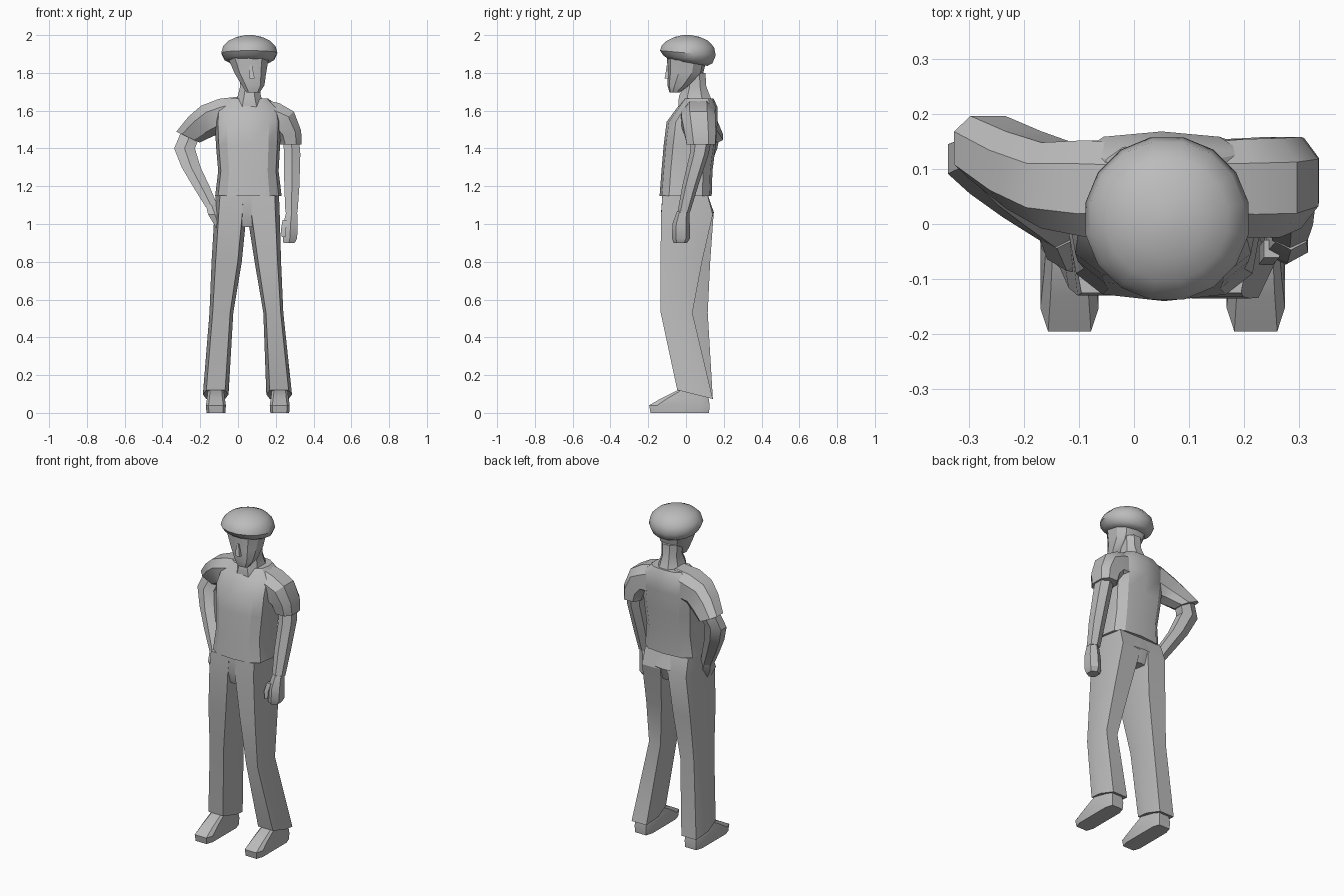
import bpy, bmesh, math
from mathutils import Matrix, Vector

if "Cube" in bpy.data.objects:
    bpy.data.objects.remove(bpy.data.objects["Cube"], do_unlink=True)

grey = bpy.data.materials.new("plain grey")
grey.use_nodes = True
GREY = (0.5, 0.5, 0.5, 1)
grey.diffuse_color = GREY
grey.node_tree.nodes["Principled BSDF"].inputs["Base Color"].default_value = GREY


def section(sides, power, phase):
    """Rounded-box outline that fills -1..1 on both axes."""
    pts = []
    for i in range(sides):
        a = 2 * math.pi * (i + phase) / sides
        c, s = round(math.cos(a), 6), round(math.sin(a), 6)
        pts.append((math.copysign(abs(c) ** power, c), math.copysign(abs(s) ** power, s)))
    mx, my = max(p[0] for p in pts), max(p[1] for p in pts)
    return [(x / mx, y / my) for x, y in pts]


def loft(name, rings, sides=8, power=0.7, phase=0.5, angle=30):
    """Skin rings of (x, y, z, half width, half depth, tilt about x, tilt about y)."""
    bm = bmesh.new()
    loops = []
    for r in rings:
        x, y, z, hx, hy, tx, ty = tuple(r) + (0,) * (7 - len(r))
        turn = Matrix.Rotation(math.radians(tx), 3, 'X') @ Matrix.Rotation(math.radians(ty), 3, 'Y')
        loops.append([bm.verts.new(turn @ Vector((u * hx, v * hy, 0)) + Vector((x, y, z)))
                      for u, v in section(sides, power, phase)])
    for a, b in zip(loops, loops[1:]):
        for i in range(sides):
            j = (i + 1) % sides
            bm.faces.new((a[i], a[j], b[j], b[i]))
    bm.faces.new(loops[0])
    bm.faces.new(loops[-1])
    bmesh.ops.recalc_face_normals(bm, faces=bm.faces)
    mesh = bpy.data.meshes.new(name)
    bm.to_mesh(mesh)
    bm.free()
    mesh.materials.append(grey)
    ob = bpy.data.objects.new(name, mesh)
    bpy.context.collection.objects.link(ob)
    bpy.ops.object.select_all(action='DESELECT')
    ob.select_set(True)
    bpy.context.view_layer.objects.active = ob
    bpy.ops.object.shade_smooth_by_angle(angle=math.radians(angle))


# Head, nose and neck
loft("head", [(.08, -.06, 1.697, .036, .027), (.08, -.037, 1.735, .06, .062),
              (.065, -.003, 1.80, .084, .095), (.055, .005, 1.88, .108, .105)], 10, .85)
loft("nose", [(.075, -.092, 1.77, .014, .022), (.072, -.09, 1.785, .013, .02),
              (.068, -.09, 1.84, .007, .012)], 4, 1)
loft("neck", [(.06, .055, 1.62, .085, .095), (.06, .045, 1.675, .062, .083),
              (.062, .047, 1.73, .05, .06), (.062, .045, 1.80, .052, .058)], 8, .9)

# Soft round cap, sagging at the back
loft("cap", [(.06, .01, 1.855, .102, .105, -10), (.06, .01, 1.872, .132, .132, -9),
             (.06, .01, 1.905, .148, .148, -5), (.06, .01, 1.94, .139, .139, -2),
             (.06, .008, 1.97, .11, .11), (.06, .006, 1.99, .068, .068),
             (.06, .005, 2.0, .02, .02)], 16, 1, angle=40)

# Shirt body
loft("shirt", [(.055, -.002, 1.148, .176, .138), (.055, .005, 1.28, .16, .135),
               (.053, .02, 1.42, .17, .138), (.053, .032, 1.54, .175, .135),
               (.05, .06, 1.615, .165, .108), (.05, .068, 1.665, .11, .078)], 12, .65, 0)

# Sleeves, running into the yoke
loft("left_sleeve", [(.09, .068, 1.59, .078, .078, 0, -78), (.18, .064, 1.555, .093, .09, 0, -65),
                     (.235, .066, 1.54, .082, .09, 0, -42), (.27, .075, 1.48, .066, .083, 0, -12),
                     (.28, .08, 1.42, .056, .076)], 8, .75)
loft("right_sleeve", [(.01, .066, 1.60, .075, .078, 0, 80), (-.07, .064, 1.575, .093, .088, 0, 70),
                      (-.14, .07, 1.555, .09, .078, 0, 52), (-.2, .098, 1.515, .082, .07, 0, 40),
                      (-.265, .138, 1.46, .068, .058, 0, 25)], 8, .75)

# Hanging arm and hand
loft("left_arm", [(.28, .085, 1.47, .042, .055), (.287, .07, 1.37, .043, .05),
                  (.285, .022, 1.2, .04, .042), (.283, -.012, 1.06, .032, .033)], 6, .85)
loft("left_hand", [(.285, -.015, 1.07, .028, .032), (.278, -.026, 1.0, .038, .046),
                   (.275, -.026, .925, .038, .048), (.27, -.03, .9, .03, .036)], 6, .85)
loft("left_thumb", [(.25, -.045, 1.02, .014, .016), (.24, -.057, .97, .013, .016),
                    (.242, -.062, .93, .01, .012)], 4, 1)

# Bent arm with the hand on the hip
loft("right_arm", [(-.25, .135, 1.48, .05, .045, 0, 20), (-.283, .118, 1.40, .055, .048),
                   (-.248, .08, 1.30, .05, .045), (-.195, .035, 1.2, .044, .04),
                   (-.138, -.01, 1.09, .033, .036)], 6, .85)
loft("right_hand", [(-.14, -.01, 1.10, .03, .034), (-.122, -.035, 1.05, .036, .05),
                    (-.1, -.055, .98, .016, .035)], 6, .8)

# Trouser seat
loft("trouser_seat", [(.047, .005, .985, .07, .115), (.047, .008, 1.06, .163, .14),
                      (.05, -.005, 1.155, .168, .12)], 12, .65, 0)

# Flared legs, the left one bent forward at the knee
legs = {
    "right": [(-.034, -.005, 1.15, .084, .12), (-.04, .008, 1.05, .085, .138),
              (-.06, .006, .8, .08, .122), (-.088, .017, .53, .063, .098),
              (-.118, .048, .097, .068, .097, -14)],
    "left": [(.133, -.005, 1.15, .084, .12), (.135, .005, 1.05, .086, .137),
             (.158, -.025, .8, .07, .11), (.187, -.05, .53, .053, .084),
             (.218, .048, .097, .068, .097, -14)],
}
for side, rings in legs.items():
    loft(side + "_leg", rings, 6, .45, 0, 25)

# Shoes
for side, x in (("right", -.117), ("left", .221)):
    loft(side + "_shoe", [(x, -.033, 0, .05, .155), (x, -.035, .04, .053, .16),
                          (x, -.005, .078, .047, .125), (x, .045, .13, .04, .07)], 8, .35)
